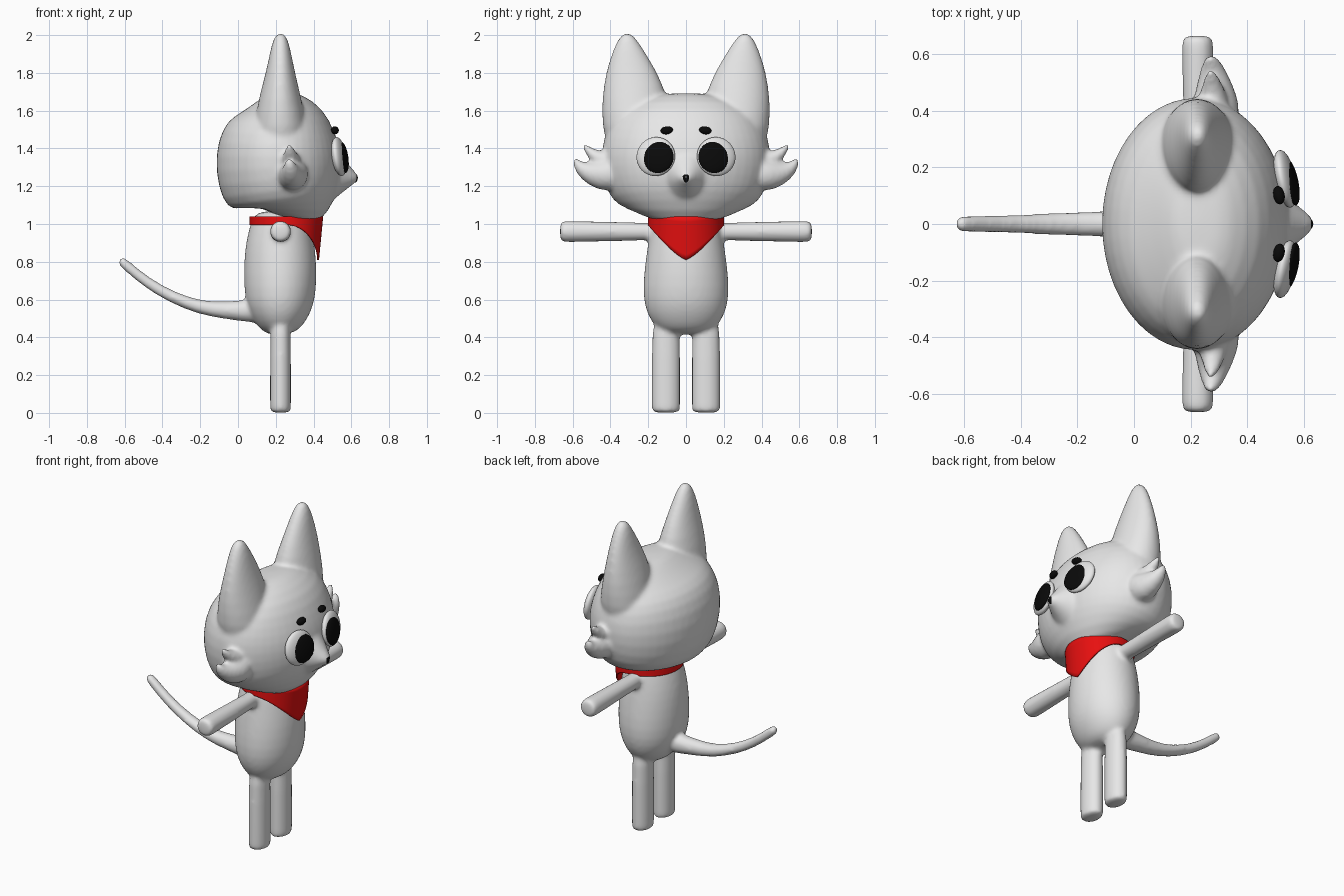
import bpy, bmesh, math
from mathutils import Vector, Matrix

cube = bpy.data.objects.get("Cube")
if cube:
    bpy.data.objects.remove(cube)

X, Y = Vector((1, 0, 0)), Vector((0, 1, 0))


def material(name, rgb):
    m = bpy.data.materials.new(name)
    m.use_nodes = True
    m.diffuse_color = (*rgb, 1)
    bsdf = next(n for n in m.node_tree.nodes if n.type == 'BSDF_PRINCIPLED')
    bsdf.inputs["Base Color"].default_value = (*rgb, 1)
    return m


GREY = material("pale grey", (0.8, 0.8, 0.8))
RED = material("scarf red", (0.8, 0.005, 0.005))
BLACK = material("black", (0.003, 0.003, 0.003))


def finish(name, bm, mat):
    bmesh.ops.recalc_face_normals(bm, faces=bm.faces)
    for f in bm.faces:
        f.smooth = True
    mesh = bpy.data.meshes.new(name)
    bm.to_mesh(mesh)
    bm.free()
    mesh.materials.append(mat)
    ob = bpy.data.objects.new(name, mesh)
    bpy.context.collection.objects.link(ob)
    return ob


def loft(bm, sections, side=Y, n=24):
    """Closed tube; each section is x, y, z, radius across, radius along side."""
    pts = [Vector(s[:3]) for s in sections]
    rings = []
    for i, s in enumerate(sections):
        t = pts[min(i + 1, len(pts) - 1)] - pts[max(i - 1, 0)]
        u = side.cross(t).normalized()
        ring = []
        for k in range(n):
            a = math.tau * k / n
            ring.append(bm.verts.new(pts[i] + u * s[3] * math.cos(a) + side * s[4] * math.sin(a)))
        rings.append(ring)
    for r0, r1 in zip(rings, rings[1:]):
        for k in range(n):
            j = (k + 1) % n
            bm.faces.new((r0[k], r0[j], r1[j], r1[k]))
    bm.faces.new(rings[0][::-1])
    bm.faces.new(rings[-1])


def fuse(ob):
    """Blend overlapping lofts into one soft skin."""
    ob.modifiers.new("round", 'SUBSURF').levels = 1
    ob.modifiers["round"].render_levels = 1
    r = ob.modifiers.new("fuse", 'REMESH')
    r.mode = 'VOXEL'
    r.voxel_size = 0.012
    r.use_smooth_shade = True
    s = ob.modifiers.new("soften", 'SMOOTH')
    s.factor = 0.5
    s.iterations = 8


def button(name, centre, normal, scale, mat, roll=0):
    bm = bmesh.new()
    rot = Vector(normal).to_track_quat('X', 'Z').to_matrix().to_4x4()
    m = (Matrix.Translation(centre) @ rot @ Matrix.Rotation(roll, 4, 'X')
         @ Matrix.Diagonal((*scale, 1)))
    bmesh.ops.create_uvsphere(bm, u_segments=32, v_segments=20, radius=1, matrix=m)
    return finish(name, bm, mat)


# Head: skull as height, back, front, half width
bm = bmesh.new()
skull = [(1.03, .12, .34, .10), (1.055, .04, .45, .26), (1.10, -.025, .52, .365),
         (1.17, -.09, .55, .425), (1.30, -.125, .555, .455), (1.42, -.113, .545, .45),
         (1.52, -.06, .515, .415), (1.60, .015, .455, .355), (1.67, .10, .34, .23),
         (1.692, .16, .28, .1)]
loft(bm, [((b + f) / 2, 0, z, (f - b) / 2, w) for z, b, f, w in skull])
# Muzzle
loft(bm, [(.35, 0, 1.27, .28, .24), (.40, 0, 1.27, .255, .21), (.52, 0, 1.255, .13, .115),
          (.60, 0, 1.245, .045, .05), (.64, 0, 1.243, .014, .016)])
for s in (1, -1):
    # Ears
    loft(bm, [(.225, s * .27, 1.38, .14, .15), (.225, s * .275, 1.52, .14, .17),
              (.222, s * .268, 1.66, .115, .18), (.225, s * .288, 1.80, .078, .138),
              (.225, s * .302, 1.90, .058, .093), (.225, s * .31, 1.97, .042, .055),
              (.225, s * .312, 2.012, .02, .024)])
    # Cheek tufts
    loft(bm, [(.29, s * .36, 1.27, .10, .10), (.29, s * .46, 1.255, .083, .075),
              (.28, s * .54, 1.28, .048, .048), (.275, s * .575, 1.315, .026, .03),
              (.27, s * .592, 1.347, .012, .014)], side=X)
    loft(bm, [(.28, s * .40, 1.32, .06, .065), (.28, s * .47, 1.35, .042, .045),
              (.275, s * .515, 1.385, .023, .028), (.27, s * .545, 1.425, .011, .013)], side=X)
fuse(finish("head", bm, GREY))

# Body: torso as height, back, front, half width
bm = bmesh.new()
torso = [(.415, .18, .29, .09), (.44, .13, .335, .145), (.49, .085, .37, .19),
         (.56, .045, .40, .22), (.66, .03, .417, .232), (.80, .03, .417, .217),
         (.90, .04, .405, .202), (1.0, .065, .39, .185), (1.08, .09, .36, .16)]
loft(bm, [((b + f) / 2, 0, z, (f - b) / 2, w) for z, b, f, w in torso])
# Tail
loft(bm, [(.15, 0, .54, .075, .07), (.04, 0, .54, .057, .054), (-.14, 0, .545, .04, .045),
          (-.27, 0, .578, .034, .04), (-.42, 0, .648, .03, .034), (-.53, 0, .728, .028, .031),
          (-.605, 0, .793, .028, .03), (-.628, 0, .815, .022, .024)])
for s in (1, -1):
    # Legs
    loft(bm, [(.225, s * .106, z, .056 * k, .076 * k)
              for z, k in ((0, .9), (.012, 1), (.05, 1), (.3, 1), (.55, .98))])
    # Arms
    loft(bm, [(.225, s * y, .96, r, r) for y, r in
              ((.1, .045), (.2, .047), (.4, .052), (.6, .057), (.652, .057), (.668, .048))],
         side=X)
fuse(finish("body", bm, GREY))

# Neck scarf: a band that dips to a point at the front
bm = bmesh.new()
N, ROWS, TOP = 64, 8, 1.04
grid = []
for k in range(N):
    c, s = math.cos(math.tau * k / N), math.sin(math.tau * k / N)
    low = .995 if c <= 0 else .81 + .185 * abs(s) ** 1.3
    column = []
    for j in range(ROWS + 1):
        z = TOP + (low - TOP) * j / ROWS
        drop = (TOP - z) / .23
        rx = .19 - (.022 * drop if c > 0 else 0)
        column.append(bm.verts.new((.256 + rx * c, .197 * s, z)))
    grid.append(column)
for k in range(N):
    a, b = grid[k], grid[(k + 1) % N]
    for j in range(ROWS):
        bm.faces.new((a[j], a[j + 1], b[j + 1], b[j]))
scarf = finish("neck_scarf", bm, RED)
cloth = scarf.modifiers.new("cloth", 'SOLIDIFY')
cloth.thickness = .01
cloth.offset = 0

# Eyes, pupils and brows
for s, tag in ((1, "left"), (-1, "right")):
    facing = (1, s * .2, .15)
    button(tag + "_eye", (.535, s * .16, 1.357), facing, (.035, .104, .104), GREY)
    button(tag + "_pupil", (.557, s * .148, 1.353), facing, (.022, .084, .084), BLACK)
    button(tag + "_brow", (.513, s * .102, 1.496), (1, s * .25, .5), (.02, .033, .021),
           BLACK, roll=s * -.15)

# Nose: rounded triangle
bm = bmesh.new()
loft(bm, [(.617, 0, 1.218, .008, .006), (.618, 0, 1.234, .017, .018),
          (.617, 0, 1.253, .018, .025), (.614, 0, 1.265, .01, .015)])
nose = finish("nose", bm, BLACK)
nose.modifiers.new("round", 'SUBSURF').levels = 1
